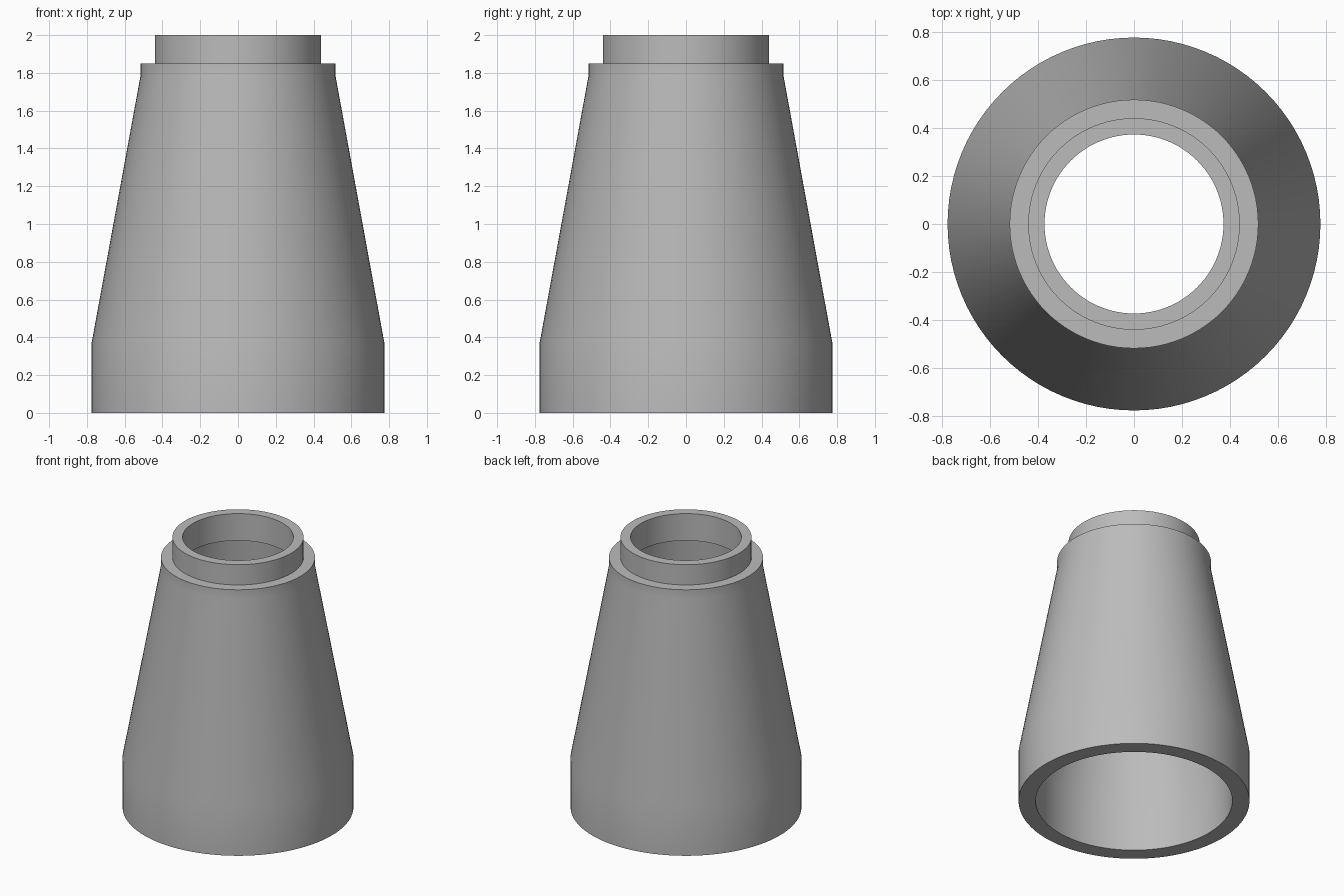
import bpy, bmesh, math

if "Cube" in bpy.data.objects:
    bpy.data.objects.remove(bpy.data.objects["Cube"])

SEGMENTS = 96

# Closed wall cross-section (radius, height): outside going up, inside coming down
PROFILE = [
    (0.775, 0.0), (0.775, 0.37), (0.517, 1.78), (0.517, 1.85),
    (0.44, 1.85), (0.44, 2.0),
    (0.372, 2.0), (0.372, 1.80),
    (0.40, 1.80), (0.40, 1.78), (0.66, 0.37), (0.66, 0.0),
]


def lathe(name, profile, material):
    """Spin a closed profile around the z axis."""
    bm = bmesh.new()
    rings = []
    for i in range(SEGMENTS):
        a = 2 * math.pi * i / SEGMENTS
        rings.append([bm.verts.new((r * math.cos(a), r * math.sin(a), z))
                      for r, z in profile])
    n = len(profile)
    for i in range(SEGMENTS):
        a, b = rings[i], rings[(i + 1) % SEGMENTS]
        for j in range(n):
            k = (j + 1) % n
            bm.faces.new((a[j], b[j], b[k], a[k]))
    bmesh.ops.recalc_face_normals(bm, faces=bm.faces)
    mesh = bpy.data.meshes.new(name)
    bm.to_mesh(mesh)
    bm.free()
    mesh.materials.append(material)
    obj = bpy.data.objects.new(name, mesh)
    bpy.context.collection.objects.link(obj)
    bpy.context.view_layer.objects.active = obj
    obj.select_set(True)
    bpy.ops.object.shade_smooth_by_angle(angle=math.radians(30))
    return obj


grey = bpy.data.materials.new("light grey")
grey.diffuse_color = (0.5, 0.5, 0.5, 1)
grey.use_nodes = True
grey.node_tree.nodes["Principled BSDF"].inputs["Base Color"].default_value = grey.diffuse_color

# Hollow cone with a straight base, shoulder and top collar
lathe("hollow_cone", PROFILE, grey)
